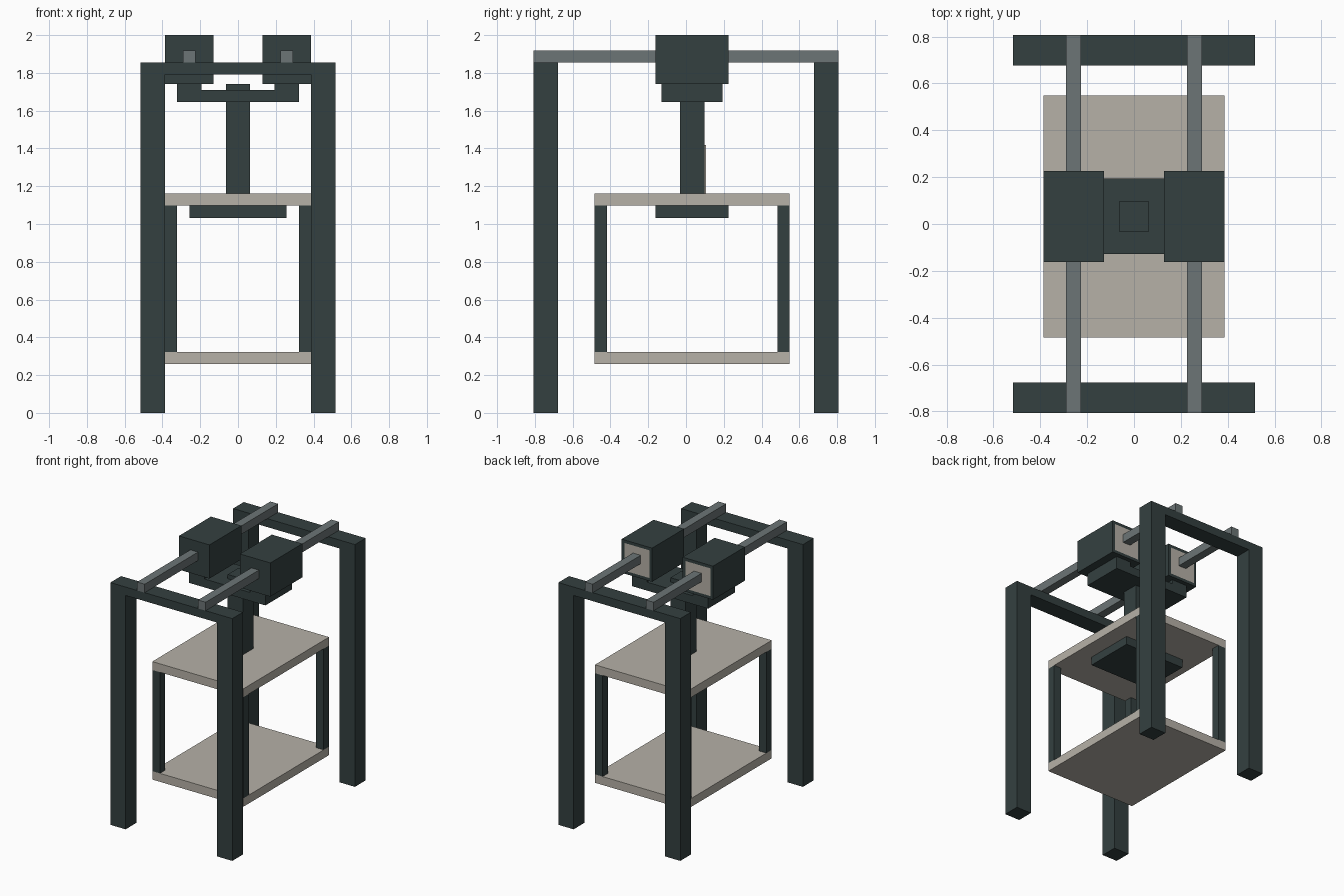
import bpy
import bmesh
from mathutils import Vector

if "Cube" in bpy.data.objects:
    bpy.data.objects.remove(bpy.data.objects["Cube"])

U = 2 / 31  # modelling unit: the whole piece is 31 units tall


def material(name, colour):
    m = bpy.data.materials.new(name)
    m.diffuse_color = (*colour, 1)
    m.use_nodes = True
    m.node_tree.nodes["Principled BSDF"].inputs["Base Color"].default_value = m.diffuse_color
    return m


DARK = material("dark slate", (0.034, 0.051, 0.051))
GREY = material("rail grey", (0.150, 0.178, 0.181))
BEIGE = material("warm beige", (0.468, 0.440, 0.388))


def box(name, x, y, z, mat, back_panel=None):
    """Box from unit ranges; back_panel insets a coloured face on the +y side."""
    lo = Vector((x[0], y[0], z[0])) * U
    hi = Vector((x[1], y[1], z[1])) * U
    bm = bmesh.new()
    bmesh.ops.create_cube(bm, size=1)
    for v in bm.verts:
        v.co = Vector(lo[i] + (v.co[i] + 0.5) * (hi[i] - lo[i]) for i in range(3))
    bm.normal_update()
    if back_panel:
        face = max(bm.faces, key=lambda f: f.normal.y)
        bmesh.ops.inset_individual(bm, faces=[face], thickness=0.5 * U)
        face.material_index = 1
    mesh = bpy.data.meshes.new(name)
    bm.to_mesh(mesh)
    bm.free()
    mesh.materials.append(mat)
    if back_panel:
        mesh.materials.append(back_panel)
    ob = bpy.data.objects.new(name, mesh)
    bpy.context.collection.objects.link(ob)
    return ob


def span(side, a, b):
    """Range a..b mirrored to the given side."""
    return (a, b) if side > 0 else (-b, -a)


SIDES = ((-1, "left"), (1, "right"))
ENDS = ((-1, "front"), (1, "back"))

# Outer gantry: two portal frames
for e, end in ENDS:
    y = span(e, 10.5, 12.5)
    box(f"{end}_crossbeam", (-6, 6), y, (27.75, 28.75), DARK)
    for s, side in SIDES:
        box(f"{end}_{side}_leg", span(s, 6, 8), y, (0, 28.75), DARK)

# Rails, trolleys with a light back panel, and hanger brackets
for s, side in SIDES:
    box(f"{side}_rail", span(s, 3.5, 4.5), (-12.5, 12.5), (28.75, 29.75), GREY)
    box(f"{side}_trolley", span(s, 2, 6), (-2.5, 3.5), (27, 31), DARK, BEIGE)
    box(f"{side}_hanger", span(s, 3, 5), (-2, 3), (25.5, 27), DARK)

# Hanger plate and central column with its small rear panel
box("hanger_plate", (-3, 3), (-2, 3), (25.5, 26.5), DARK)
box("column", (-1, 1), (-0.5, 1.5), (18, 27), DARK)
box("column_rear_panel", (-0.8, 0.8), (1.5, 1.64), (18, 22), BEIGE)

# Suspended cage: two decks, reinforcing plate and corner struts
box("upper_deck", (-6, 6), (-7.5, 8.5), (17, 18), BEIGE)
box("lower_deck", (-6, 6), (-7.5, 8.5), (4, 5), BEIGE)
box("deck_plate", (-4, 4), (-2.5, 3.5), (16, 17), DARK)
for s, side in SIDES:
    for y, end in (((-7.5, -6.5), "front"), ((7.5, 8.5), "back")):
        box(f"{end}_{side}_strut", span(s, 5, 6), y, (5, 17), DARK)
